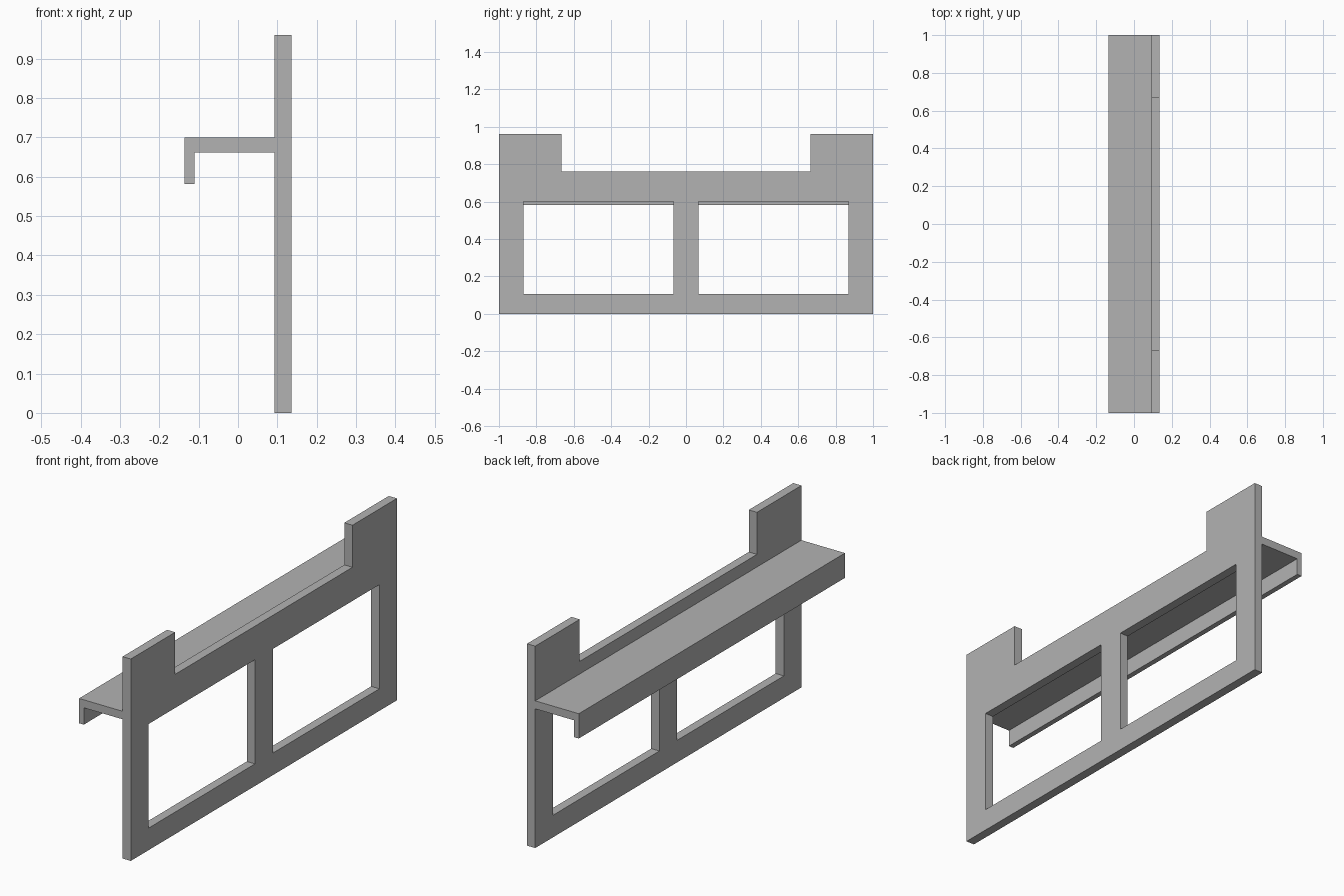
import bpy
import bmesh
from mathutils import Vector

cube = bpy.data.objects.get("Cube")
if cube:
    bpy.data.objects.remove(cube, do_unlink=True)

# Single flat grey
grey = bpy.data.materials.new("plain grey")
grey.use_nodes = True
colour = (0.45, 0.45, 0.45, 1)
grey.diffuse_color = colour
grey.node_tree.nodes["Principled BSDF"].inputs["Base Color"].default_value = colour


def extrude_faces(name, faces, offset):
    """Thicken flat faces, given as corner lists, into one clean solid."""
    bm = bmesh.new()
    for corners in faces:
        bm.faces.new([bm.verts.new(c) for c in corners])
    bmesh.ops.remove_doubles(bm, verts=bm.verts, dist=1e-5)
    base = bm.faces[:]
    new = bmesh.ops.extrude_face_region(bm, geom=base, use_keep_orig=True)
    moved = [g for g in new["geom"] if isinstance(g, bmesh.types.BMVert)]
    bmesh.ops.translate(bm, verts=moved, vec=Vector(offset))
    bmesh.ops.recalc_face_normals(bm, faces=bm.faces)
    bmesh.ops.dissolve_limit(bm, angle_limit=0.01, verts=bm.verts, edges=bm.edges)
    mesh = bpy.data.meshes.new(name)
    bm.to_mesh(mesh)
    bm.free()
    mesh.materials.append(grey)
    obj = bpy.data.objects.new(name, mesh)
    bpy.context.collection.objects.link(obj)
    return obj


BACK, FRONT = 0.093, 0.136

# Upright panel: a cell grid with two windows and a lowered top between the ears
half = [0.067, 0.666, 0.868, 1.0]
ys = [-y for y in reversed(half)] + half
zs = [0, 0.105, 0.60, 0.76, 0.96]
cells = []
for y0, y1 in zip(ys, ys[1:]):
    for z0, z1 in zip(zs, zs[1:]):
        mid_y, mid_z = abs(y0 + y1) / 2, (z0 + z1) / 2
        window = half[0] < mid_y < half[2] and zs[1] < mid_z < zs[2]
        notch = mid_y < half[1] and mid_z > zs[3]
        if not (window or notch):
            cells.append([(BACK, y0, z0), (BACK, y1, z0), (BACK, y1, z1), (BACK, y0, z1)])
extrude_faces("upright_panel", cells, (FRONT - BACK, 0, 0))

# Shelf with a downturned lip, as one L profile run along the full length
profile = [(BACK, 0.70), (-FRONT, 0.70), (-FRONT, 0.582),
           (-0.111, 0.582), (-0.111, 0.662), (BACK, 0.662)]
extrude_faces("lipped_shelf", [[(x, -1, z) for x, z in profile]], (0, 2, 0))
